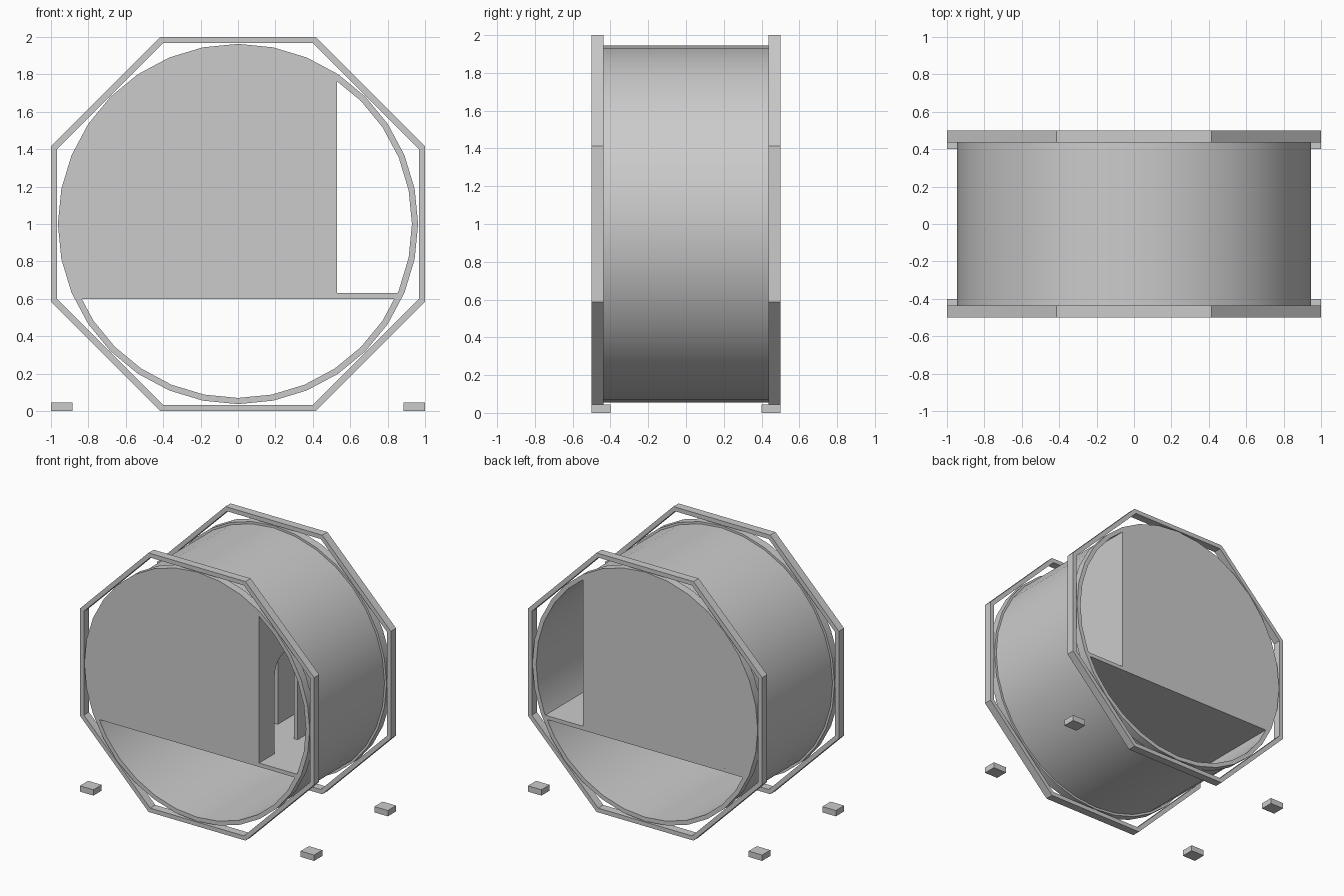
import bpy, bmesh
from math import cos, sin, pi, sqrt
from mathutils import Vector

if "Cube" in bpy.data.objects:
    bpy.data.objects.remove(bpy.data.objects["Cube"])

N = 32          # sides of the round body
CZ = 1.0        # height of the body axis


def finish(bm, name, smooth=False):
    bmesh.ops.recalc_face_normals(bm, faces=bm.faces[:])
    me = bpy.data.meshes.new(name)
    bm.to_mesh(me)
    bm.free()
    ob = bpy.data.objects.new(name, me)
    bpy.context.collection.objects.link(ob)
    if smooth:
        bpy.ops.object.select_all(action='DESELECT')
        ob.select_set(True)
        bpy.context.view_layer.objects.active = ob
        bpy.ops.object.shade_smooth_by_angle(angle=0.6)
    return ob


def lathe(name, profile, n, offset=0.0, smooth=False):
    """Revolve a closed (radius, y) profile around the y axis at height CZ."""
    bm = bmesh.new()
    rings = []
    for i in range(n):
        a = 2 * pi * i / n + offset
        rings.append([bm.verts.new((r * cos(a), y, CZ + r * sin(a))) for r, y in profile])
    m = len(profile)
    for i in range(n):
        p, q = rings[i], rings[(i + 1) % n]
        for j in range(m):
            k = (j + 1) % m
            bm.faces.new((p[j], p[k], q[k], q[j]))
    return finish(bm, name, smooth)


def prism(name, points, vec):
    """Extrude a flat outline along a vector."""
    bm = bmesh.new()
    face = bm.faces.new([bm.verts.new(p) for p in points])
    ext = bmesh.ops.extrude_face_region(bm, geom=[face], use_keep_orig=True)
    bmesh.ops.translate(bm, vec=Vector(vec),
                        verts=[g for g in ext['geom'] if isinstance(g, bmesh.types.BMVert)])
    return finish(bm, name)


def box(name, x0, x1, y0, y1, z0, z1):
    return prism(name, [(x0, y0, z0), (x1, y0, z0), (x1, y1, z0), (x0, y1, z0)], (0, 0, z1 - z0))


# round shell with a raised rim at each end
lathe("round_shell", [(0.93, -0.5), (0.963, -0.5), (0.963, -0.437), (0.946, -0.437),
                      (0.946, 0.437), (0.963, 0.437), (0.963, 0.5), (0.93, 0.5)], N, smooth=True)

# floor slab, its ends sloping with the shell
xb, xt = sqrt(0.94**2 - 0.4**2), sqrt(0.94**2 - 0.37**2)
prism("floor", [(-xb, -0.5, 0.6), (xb, -0.5, 0.6), (xt, -0.5, 0.63), (-xt, -0.5, 0.63)], (0, 1, 0))

for s, side in ((-1, "front"), (1, "back")):
    # octagonal end frame
    k = 1 / cos(pi / 8)
    lathe(side + "_frame", [(0.967 * k, s * 0.437), (k, s * 0.437), (k, s * 0.5), (0.967 * k, s * 0.5)],
          8, pi / 8)

    # end wall: a disc cut off at the floor and at the side opening
    bm = bmesh.new()
    bm.faces.new([bm.verts.new((0.963 * cos(2 * pi * i / N), s * 0.5, CZ + 0.963 * sin(2 * pi * i / N)))
                  for i in range(N)])
    for co, no in (((0, 0, 0.6), (0, 0, -1)), ((0.53, 0, 0), (1, 0, 0))):
        bmesh.ops.bisect_plane(bm, geom=bm.verts[:] + bm.edges[:] + bm.faces[:],
                               plane_co=co, plane_no=no, clear_outer=True)
    ext = bmesh.ops.extrude_face_region(bm, geom=bm.faces[:], use_keep_orig=True)
    bmesh.ops.translate(bm, vec=(0, -s * 0.03, 0),
                        verts=[g for g in ext['geom'] if isinstance(g, bmesh.types.BMVert)])
    finish(bm, side + "_wall")

    # feet
    for t, lr in ((-1, "left"), (1, "right")):
        xs, ys = sorted((t * 0.885, t * 1.0)), sorted((s * 0.4, s * 0.5))
        box(f"{side}_{lr}_foot", xs[0], xs[1], ys[0], ys[1], 0, 0.045)

# porch wall with an arched doorway
yc, r = -0.17, 0.14
arch = [(yc - r * cos(pi * i / 12), 1.23 + r * sin(pi * i / 12)) for i in range(13)]
outline = [(-0.5, 0.63), (yc - r, 0.63)] + arch + [(yc + r, 0.63), (0.5, 0.63), (0.5, 1.77), (-0.5, 1.77)]
prism("porch_wall", [(0.53, y, z) for y, z in outline], (-0.03, 0, 0))

# inner partition seen through the doorway
box("inner_partition", 0.24, 0.27, 0.1, 0.47, 0.63, 1.89)
